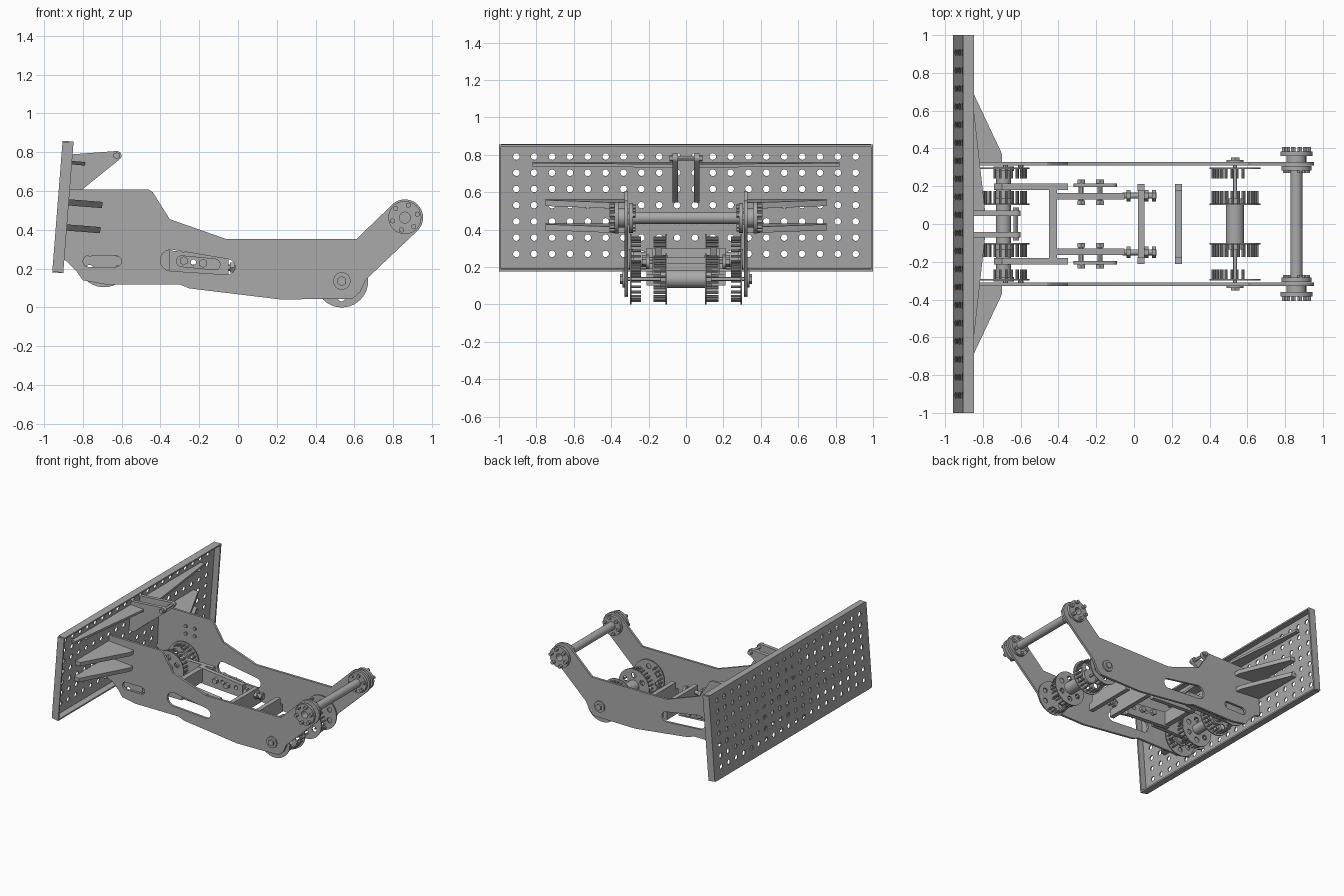
import bpy, bmesh
from math import sin, cos, pi, atan2, radians
from mathutils import Matrix, Vector

cube = bpy.data.objects.get("Cube")
if cube:
    bpy.data.objects.remove(cube, do_unlink=True)

steel = bpy.data.materials.new("grey_steel")
steel.use_nodes = True
GREY = (0.4, 0.4, 0.4, 1)
steel.diffuse_color = GREY
steel.node_tree.nodes["Principled BSDF"].inputs["Base Color"].default_value = GREY

XY = Matrix.Identity(4)
XZ = Matrix(((1, 0, 0, 0), (0, 0, -1, 0), (0, 1, 0, 0), (0, 0, 0, 1)))
YZ = Matrix(((0, 0, 1, 0), (1, 0, 0, 0), (0, 1, 0, 0), (0, 0, 0, 1)))
TILT = Matrix.Translation((-0.957, 0, 0.187)) @ Matrix.Rotation(radians(4.5), 4, 'Y')
made = []


def finish(name, mesh):
    mesh.materials.clear()
    mesh.materials.append(steel)
    ob = bpy.data.objects.new(name, mesh)
    bpy.context.collection.objects.link(ob)
    made.append(ob)
    return ob


def arc(x, z, r, a0=0.0, a1=2 * pi, n=24, closed=True):
    steps = n if closed else n - 1
    return [(x + r * cos(a0 + (a1 - a0) * i / steps),
             z + r * sin(a0 + (a1 - a0) * i / steps)) for i in range(n)]


def slot(x1, z1, r1, x2, z2, r2):
    a = atan2(z2 - z1, x2 - x1)
    return (arc(x1, z1, r1, a + pi / 2, a + 3 * pi / 2, 10, False)
            + arc(x2, z2, r2, a - pi / 2, a + pi / 2, 10, False))


def sheet(name, outline, thick, plane, holes=(), at=(0, 0, 0), frame=XY):
    """Flat sheet cut from an outline, with openings."""
    cu = bpy.data.curves.new(name, 'CURVE')
    cu.dimensions, cu.fill_mode, cu.extrude = '2D', 'BOTH', thick / 2
    for loop in [outline, *holes]:
        sp = cu.splines.new('POLY')
        sp.points.add(len(loop) - 1)
        for p, (a, b) in zip(sp.points, loop):
            p.co = (a, b, 0, 1)
        sp.use_cyclic_u = True
    tmp = bpy.data.objects.new(name + "_outline", cu)
    bpy.context.collection.objects.link(tmp)
    mesh = bpy.data.meshes.new_from_object(tmp.evaluated_get(bpy.context.evaluated_depsgraph_get()))
    bpy.data.objects.remove(tmp, do_unlink=True)
    mesh.transform(frame @ Matrix.Translation(at) @ plane)
    bm = bmesh.new()
    bm.from_mesh(mesh)
    bmesh.ops.remove_doubles(bm, verts=bm.verts, dist=1e-5)
    bmesh.ops.recalc_face_normals(bm, faces=bm.faces)
    bm.to_mesh(mesh)
    bm.free()
    return finish(name, mesh)


def box(name, x, y, z, frame=XY):
    bm = bmesh.new()
    bmesh.ops.create_cube(bm, size=1)
    for v in bm.verts:
        v.co = [lo + (c + 0.5) * (hi - lo) for c, (lo, hi) in zip(v.co, (x, y, z))]
    bm.transform(frame)
    mesh = bpy.data.meshes.new(name)
    bm.to_mesh(mesh)
    bm.free()
    return finish(name, mesh)


def rods(name, spots, r, lo, hi, axis='Y', n=24):
    """Cylinders from lo to hi along an axis; spots are (x, z), or (y, z) for axis X."""
    bm = bmesh.new()
    turn = Matrix.Rotation(pi / 2, 4, 'X' if axis == 'Y' else 'Y')
    mid = (lo + hi) / 2
    for a, z in spots:
        at = Vector((a, mid, z) if axis == 'Y' else (mid, a, z))
        bmesh.ops.create_cone(bm, cap_ends=True, segments=n, radius1=r, radius2=r,
                              depth=abs(hi - lo), matrix=Matrix.Translation(at) @ turn)
    mesh = bpy.data.meshes.new(name)
    bm.to_mesh(mesh)
    bm.free()
    return finish(name, mesh)


# Perforated blade with its rim
H, W = 0.668, 0.99
holes = [arc((c - 9.5) * 0.0955, 0.084 + r * 0.087, 0.018, n=12) for c in range(20) for r in range(7)]
sheet("blade_sheet", [(-W, 0), (W, 0), (W, H), (-W, H)], 0.008, YZ, holes, (0.004, 0, 0), TILT)
for end, z in (("bottom", 0), ("top", H)):
    rim = box(f"blade_{end}_rim", (0, 0.057), (-W, W), (z - 0.006, z + 0.006), TILT)
for s, side in ((1, "left"), (-1, "right")):
    rim = [(0, 0), (0.057, -0.006), (0.057, H + 0.006), (0, H)]
    sheet(f"{side}_blade_rim", rim, 0.012, XZ, (), (0, s * 0.994, 0), TILT)

# Side arm outline, with two openings and the axle hole
ARM_TOP = [(-0.92, 0.607), (-0.46, 0.607), (-0.44, 0.595), (-0.352, 0.455),
           (-0.06, 0.352), (0.61, 0.352), (0.79, 0.525)]
ARM_END = arc(0.86, 0.463, 0.094, 2.3, -0.85, 16, False)
ARM_LOW = [(0.66, 0.144), (0.63, 0.08), (0.59, 0.045), (0.22, 0.041), (-0.25, 0.098),
           (-0.30, 0.118), (-0.68, 0.118), (-0.80, 0.14), (-0.835, 0.19), (-0.885, 0.24), (-0.935, 0.26)]
ARM_HOLES = [slot(-0.77, 0.238, 0.029, -0.63, 0.238, 0.029),
             slot(-0.345, 0.243, 0.055, -0.055, 0.209, 0.04),
             arc(0.86, 0.463, 0.028)]
HUB, FRONT, REAR = (0.86, 0.463), (-0.69, 0.24), (0.535, 0.136)


def ring(center, r, n, start=0.0, span=2 * pi):
    return [(center[0] + r * cos(start + span * i / n),
             center[1] + r * sin(start + span * i / n)) for i in range(n)]


for s, side in ((1, "left"), (-1, "right")):
    sheet(f"{side}_arm", ARM_TOP + ARM_END + ARM_LOW, 0.018, XZ, ARM_HOLES, (0, s * 0.32, 0))

    # Gussets between arm and blade, and the thin rib near the top
    for i, z in enumerate((0.23, 0.36)):
        gusset = [(0, 0.75), (0.05, 0.75), (0.23, 0.37), (0.23, 0.325), (0, 0.325)]
        sheet(f"{side}_gusset_{i}", [(x, s * y) for x, y in gusset], 0.032, XY, (), (0, 0, z), TILT)
    rib = [(0, 0.82), (0.04, 0.82), (0.125, 0.06), (0, 0.06)]
    sheet(f"{side}_top_rib", [(x, s * y) for x, y in rib], 0.018, XY, (), (0, 0, 0.565), TILT)

    # Top link bracket cheek with its bolt
    cheek = ([(-0.91, 0.785)] + arc(-0.625, 0.782, 0.024, 1.6, -0.8, 10, False)
             + [(-0.80, 0.61), (-0.875, 0.545), (-0.925, 0.545)])
    sheet(f"{side}_bracket_cheek", cheek, 0.028, XZ, (), (0, s * 0.057, 0))
    rods(f"{side}_bracket_bolt", [(-0.625, 0.782)], 0.018, s * 0.07, s * 0.088, n=6)

    # Bolted flanges at the far end of the arm
    flange = [arc(*HUB, 0.028)]
    for tag, y, r in (("inner", 0.295, 0.08), ("outer", 0.372, 0.085)):
        sheet(f"{side}_{tag}_flange", arc(*HUB, r, n=32), 0.022, XZ, flange, (0, s * y, 0))
    sheet(f"{side}_flange_hub", arc(*HUB, 0.052), 0.05, XZ, flange, (0, s * 0.345, 0))
    rods(f"{side}_outer_flange_bolts", ring(HUB, 0.066, 6, 0.26), 0.014, s * 0.36, s * 0.408, n=6)
    rods(f"{side}_inner_flange_bolts", ring(HUB, 0.062, 6, 0.26), 0.014, s * 0.27, s * 0.30, n=6)

    # Wheel discs with pins, at both axles
    for tag, c, start in (("front", FRONT, -0.9), ("rear", REAR, 2.2)):
        openings = [arc(x, z, 0.02, n=14) for x, z in ring(c, 0.085, 6, 0.5)]
        for where, y, p in (("inner", 0.105, 0.175), ("outer", 0.296, 0.24)):
            sheet(f"{side}_{tag}_{where}_disc", arc(*c, 0.136, n=40), 0.008, XZ, openings, (0, s * y, 0))
            span = 2 * pi if where == "inner" else pi
            count = 24 if where == "inner" else 12
            rods(f"{side}_{tag}_{where}_pins", ring(c, 0.118, count, start, span), 0.007, s * y, s * p, n=8)
        rods(f"{side}_{tag}_collar", [c], 0.055, s * 0.105, s * 0.135)
    rods(f"{side}_front_outer_collar", [FRONT], 0.055, s * 0.28, s * 0.305)
    rods(f"{side}_axle_washer", [REAR], 0.045, s * 0.325, s * 0.34)
    rods(f"{side}_axle_nut", [REAR], 0.026, s * 0.335, s * 0.352, n=6)

    # Inner rails, stepped inward, with clamping bolts
    rail = [(-0.74, 0.19), (-0.35, 0.19), (-0.35, 0.30), (-0.70, 0.30), (-0.74, 0.27)]
    sheet(f"{side}_outer_rail", rail, 0.034, XZ, (), (0, s * 0.197, 0))
    rail = [(-0.45, 0.18), (-0.05, 0.155), (-0.05, 0.26), (-0.45, 0.305)]
    sheet(f"{side}_inner_rail", rail, 0.034, XZ,
          [arc(-0.23, 0.236, 0.016, n=14), arc(-0.11, 0.224, 0.016, n=14)], (0, s * 0.148, 0))
    sheet(f"{side}_clamp_plate", slot(-0.29, 0.238, 0.03, -0.12, 0.222, 0.03), 0.02, XZ,
          [arc(-0.23, 0.233, 0.014, n=12)], (0, s * 0.205, 0))
    clamps = [(-0.28, 0.24), (-0.18, 0.228)]
    rods(f"{side}_clamp_bolts", clamps, 0.013, s * 0.10, s * 0.235, n=12)
    rods(f"{side}_clamp_heads", clamps, 0.023, s * 0.215, s * 0.235, n=6)
    rods(f"{side}_clamp_nuts", clamps, 0.023, s * 0.10, s * 0.125, n=6)
    rods(f"{side}_tension_bolt", [(s * 0.15, 0.205)], 0.016, -0.06, 0.12, 'X', 12)
    for x in (-0.04, 0.055, 0.095):
        rods(f"{side}_tension_nut", [(s * 0.15, 0.205)], 0.03, x, x + 0.022, 'X', 6)

    # Small studs on the inside of the arm
    rods(f"{side}_arm_studs", [(x, z) for x in (-0.68, -0.6) for z in (0.44, 0.5)],
         0.014, s * 0.30, s * 0.315, n=8)

    # End tabs of the cross bars
    for x, z in ((0.037, 0.12), (0.235, 0.10)):
        box(f"{side}_cross_bar_tab", (x - 0.018, x + 0.018), sorted((s * 0.175, s * 0.212)), (z, z + 0.06))

# Parts that span both sides
rods("end_cross_rod", [HUB], 0.032, -0.3, 0.3)
rods("front_axle_tube", [FRONT], 0.04, -0.3, 0.3)
rods("rear_axle", [REAR], 0.01, -0.34, 0.34, n=12)
rods("rear_drum", [REAR], 0.048, -0.105, 0.105)
rods("bracket_pin", [(-0.625, 0.782)], 0.012, -0.08, 0.08, n=12)
box("rail_cross_bar", (-0.45, -0.408), (-0.2, 0.2), (0.19, 0.30))
box("middle_cross_bar", (0.02, 0.055), (-0.18, 0.18), (0.12, 0.25))
box("rear_cross_bar", (0.217, 0.253), (-0.18, 0.18), (0.10, 0.22))

# Smooth the round parts, keep the edges sharp
bpy.ops.object.select_all(action='DESELECT')
for ob in made:
    ob.select_set(True)
bpy.context.view_layer.objects.active = made[0]
bpy.ops.object.shade_smooth_by_angle(angle=radians(30))
